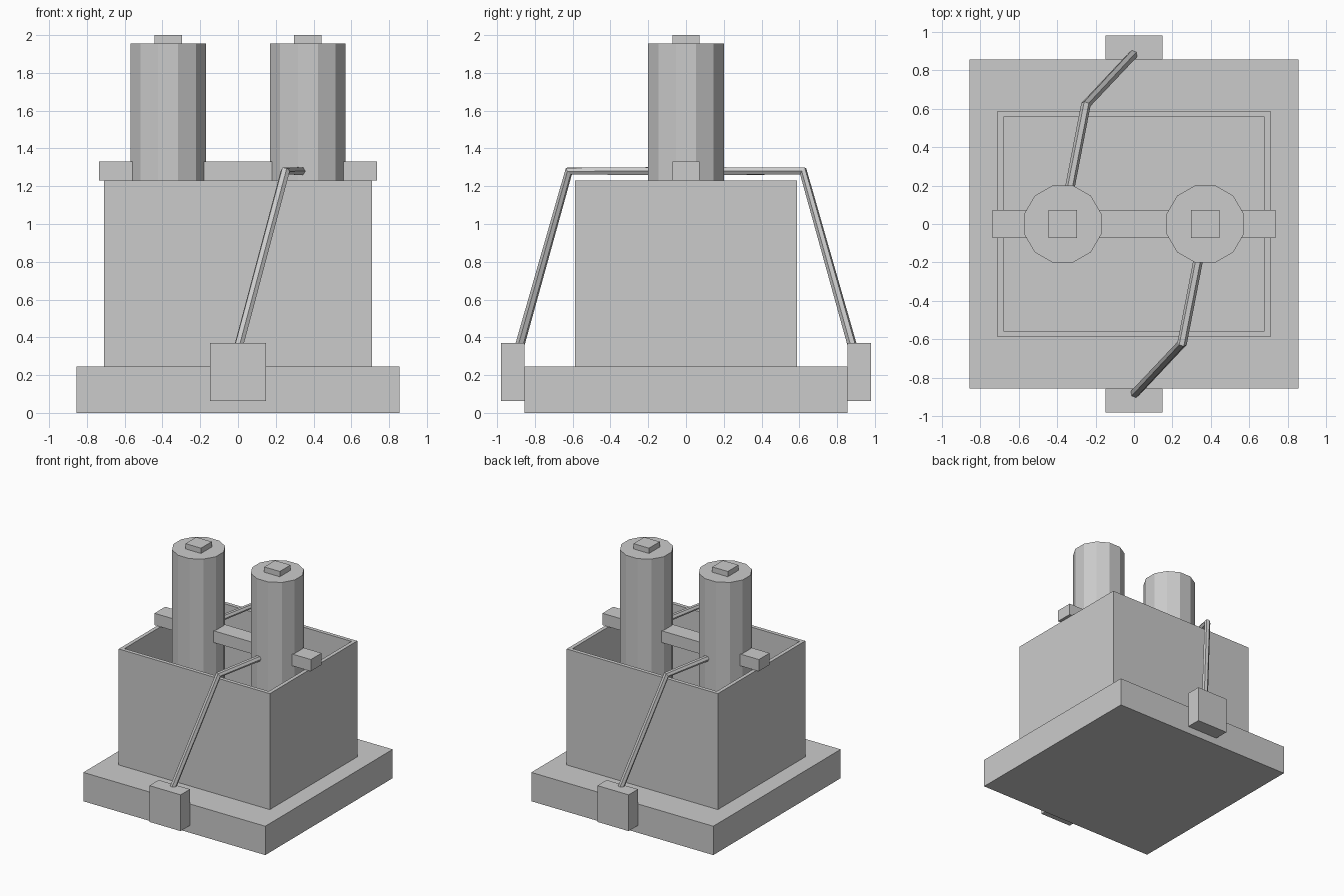
import bpy, bmesh
from math import radians
from mathutils import Vector

if "Cube" in bpy.data.objects:
    bpy.data.objects.remove(bpy.data.objects["Cube"])


def finish(name, bm):
    bmesh.ops.recalc_face_normals(bm, faces=bm.faces)
    me = bpy.data.meshes.new(name)
    bm.to_mesh(me)
    bm.free()
    ob = bpy.data.objects.new(name, me)
    bpy.context.collection.objects.link(ob)
    return ob


def add_box(bm, lo, hi):
    lo, hi = Vector(lo), Vector(hi)
    vs = bmesh.ops.create_cube(bm, size=1)['verts']
    bmesh.ops.scale(bm, vec=hi - lo, verts=vs)
    bmesh.ops.translate(bm, vec=(lo + hi) / 2, verts=vs)


def box(name, lo, hi):
    bm = bmesh.new()
    add_box(bm, lo, hi)
    return finish(name, bm)


# Base slab
box("base", (-0.855, -0.855, 0), (0.855, 0.855, 0.245))

# Open tank: inset the top face and push it down
bm = bmesh.new()
add_box(bm, (-0.71, -0.587, 0.245), (0.71, 0.587, 1.23))
bm.normal_update()
top = max(bm.faces, key=lambda f: f.calc_center_median().z)
bmesh.ops.inset_region(bm, faces=[top], thickness=0.045)
ex = bmesh.ops.extrude_face_region(bm, geom=[top])
bmesh.ops.translate(bm, vec=(0, 0, -0.94),
                    verts=[g for g in ex['geom'] if isinstance(g, bmesh.types.BMVert)])
if top.is_valid:
    bmesh.ops.delete(bm, geom=[top], context='FACES_ONLY')
finish("tank", bm)

# Cross bar resting on the tank rim
box("cross_bar", (-0.735, -0.072, 1.23), (0.735, 0.072, 1.33))

# Each half is the other turned half a turn about z
for side, s in (("front", 1), ("back", -1)):
    x = 0.37 * s

    # Twelve-sided column standing in the tank
    bpy.ops.mesh.primitive_cylinder_add(vertices=12, radius=0.207, depth=1.665,
                                        location=(x, 0, 1.1225),
                                        rotation=(0, 0, radians(15)))
    bpy.context.object.name = side + "_column"

    # Square terminal on the column
    box(side + "_terminal", (x - 0.073, -0.072, 1.955), (x + 0.073, 0.072, 2.0))

    # Connector block on the base edge
    ys = sorted((-0.855 * s, -0.98 * s))
    box(side + "_connector", (-0.147, ys[0], 0.062), (0.147, ys[1], 0.37))

    # Bent cable from column to connector
    cu = bpy.data.curves.new(side + "_cable", 'CURVE')
    cu.dimensions = '3D'
    cu.bevel_depth = 0.025
    cu.bevel_resolution = 1
    cu.use_fill_caps = True
    sp = cu.splines.new('POLY')
    path = [(0.37, 0, 1.28), (0.25, -0.62, 1.28), (0, -0.885, 0.34)]
    sp.points.add(len(path) - 1)
    for p, (px, py, pz) in zip(sp.points, path):
        p.co = (px * s, py * s, pz, 1)
    ob = bpy.data.objects.new(side + "_cable", cu)
    bpy.context.collection.objects.link(ob)
    bpy.ops.object.select_all(action='DESELECT')
    ob.select_set(True)
    bpy.context.view_layer.objects.active = ob
    bpy.ops.object.convert(target='MESH')
    for poly in bpy.context.object.data.polygons:
        poly.use_smooth = False
